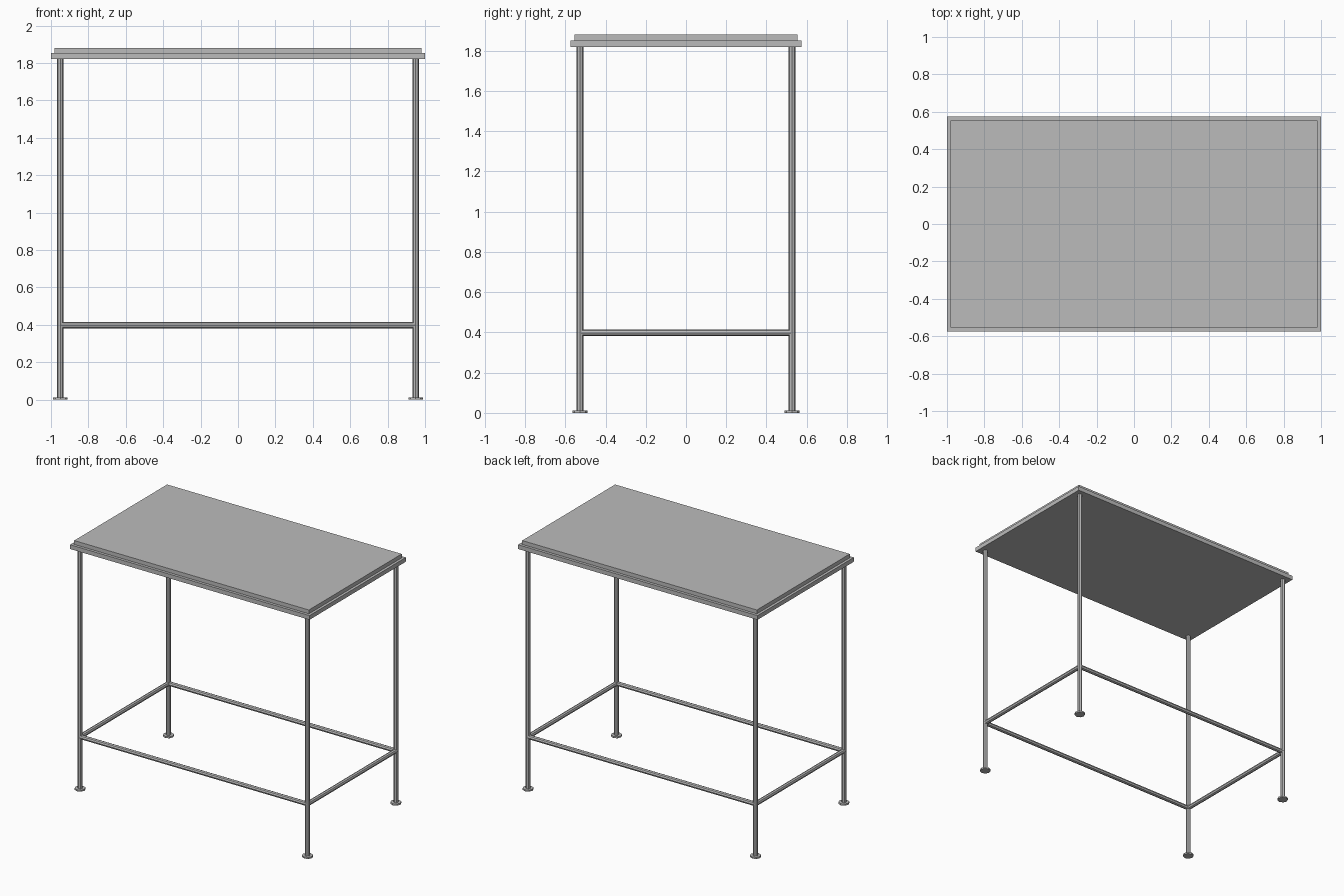
import bpy
from math import pi
from mathutils import Vector

cube = bpy.data.objects.get("Cube")
if cube:
    bpy.data.objects.remove(cube, do_unlink=True)

grey = bpy.data.materials.new("light_grey")
grey.use_nodes = True
colour = (0.5, 0.5, 0.5, 1)
grey.diffuse_color = colour
grey.node_tree.nodes["Principled BSDF"].inputs["Base Color"].default_value = colour

LEG_X, LEG_Y = 0.95, 0.527
RAIL_Z = 0.398
TOP_Z = 1.82
SIDES = 8


def finish(name):
    obj = bpy.context.object
    obj.name = name
    obj.data.materials.append(grey)
    return obj


def slab(name, half_x, half_y, z0, z1):
    bpy.ops.mesh.primitive_cube_add(size=2, location=(0, 0, (z0 + z1) / 2))
    obj = finish(name)
    obj.scale = (half_x, half_y, (z1 - z0) / 2)
    bpy.ops.object.transform_apply(location=False, rotation=False, scale=True)


def tube(name, start, end, radius):
    start, end = Vector(start), Vector(end)
    axis = end - start
    bpy.ops.mesh.primitive_cylinder_add(
        vertices=SIDES, radius=radius, depth=axis.length,
        location=(start + end) / 2,
        rotation=axis.to_track_quat("Z", "Y").to_euler())
    return finish(name)


# Stepped table top
slab("top_lower_slab", 1.0, 0.575, TOP_Z, 1.852)
slab("top_upper_slab", 0.98, 0.554, 1.852, 1.881)

# Legs with flat round feet
for side, sx in (("left", 1), ("right", -1)):
    for end, sy in (("front", -1), ("back", 1)):
        x, y = sx * LEG_X, sy * LEG_Y
        tube(f"{end}_{side}_leg", (x, y, 0.01), (x, y, TOP_Z), 0.0175)
        tube(f"{end}_{side}_foot", (x, y, 0), (x, y, 0.012), 0.038)

# Rails joining the legs in a low rectangle
for end, sy in (("front", -1), ("back", 1)):
    y = sy * LEG_Y
    tube(f"{end}_rail", (-LEG_X, y, RAIL_Z), (LEG_X, y, RAIL_Z), 0.0165)
for side, sx in (("left", 1), ("right", -1)):
    x = sx * LEG_X
    tube(f"{side}_rail", (x, -LEG_Y, RAIL_Z), (x, LEG_Y, RAIL_Z), 0.0165)
